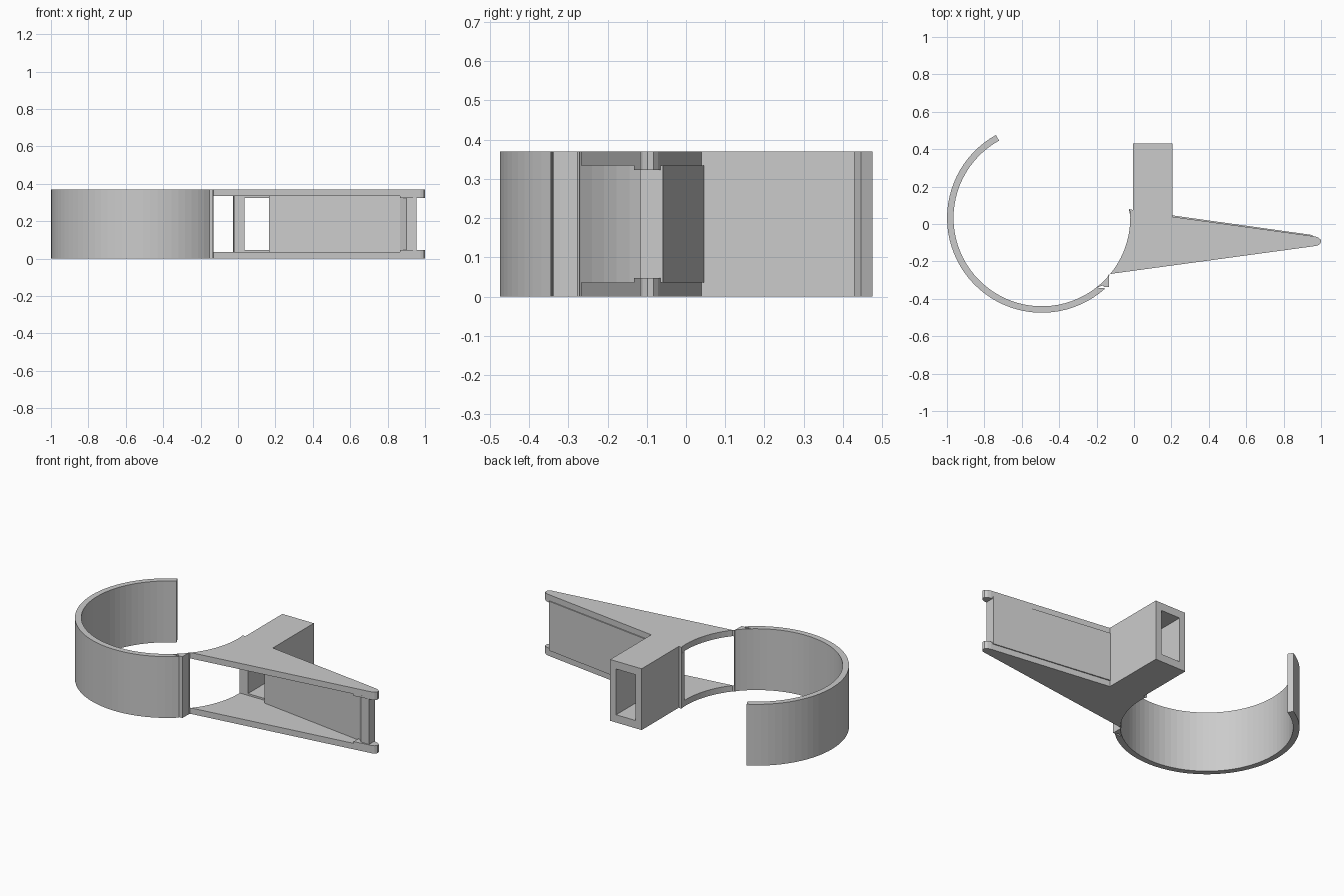
import bpy, bmesh
from math import cos, sin, radians

if "Cube" in bpy.data.objects:
    bpy.data.objects.remove(bpy.data.objects["Cube"])

H = 0.37            # full height
T = 0.036           # plate thickness
LIP = 0.047         # thicker floor depth in socket and at tip
CX, CY, R_IN, R_OUT = -0.4925, 0.0325, 0.4725, 0.507


def arc(r, a0, a1, n, cx=CX, cy=CY):
    return [(cx + r * cos(radians(a0 + (a1 - a0) * i / n)),
             cy + r * sin(radians(a0 + (a1 - a0) * i / n))) for i in range(n + 1)]


def prism(name, pts, z0, z1):
    """Extrude a flat outline from z0 to z1."""
    bm = bmesh.new()
    face = bm.faces.new([bm.verts.new((x, y, z0)) for x, y in pts])
    ext = bmesh.ops.extrude_face_region(bm, geom=[face])
    top = [v for v in ext["geom"] if isinstance(v, bmesh.types.BMVert)]
    bmesh.ops.translate(bm, verts=top, vec=(0, 0, z1 - z0))
    bmesh.ops.recalc_face_normals(bm, faces=bm.faces)
    mesh = bpy.data.meshes.new(name)
    bm.to_mesh(mesh)
    bm.free()
    ob = bpy.data.objects.new(name, mesh)
    bpy.context.collection.objects.link(ob)
    return ob


def pair(name, pts, z0, z1):
    """Bottom piece and its mirror at the top."""
    prism(name + "_bottom", pts, z0, z1)
    prism(name + "_top", pts, H - z1, H - z0)


# Open clip ring, ending in a small stop block
prism("clip_ring", arc(R_OUT, 119, 312, 44) +
      [(-0.2, -0.34), (-0.165, -0.328), (-0.16, -0.338), (-0.135, -0.338), (-0.135, -0.27)] +
      arc(R_IN, 320, 119, 46), 0, H)

# Top and bottom plates: arm, rounded tip and socket outline in one
tip = [(0.975, -0.117), (0.99, -0.111), (1.0, -0.098), (0.998, -0.083), (0.985, -0.072), (0.965, -0.066)]
plate = [(-0.135, -0.268)] + tip + [(0.205, 0.039), (0.205, 0.43), (-0.005, 0.43),
        (-0.005, 0.075), (-0.027, 0.08)] + arc(R_IN, 4, -39, 11)
pair("side_plate", plate, 0, T)

# Thicker lips at the arm tip
pair("tip_lip", [(0.865, -0.132)] + tip + [(0.865, -0.052)], T, LIP)

# Hollow socket: side walls plus floor and roof pads
prism("socket_left_wall", [(-0.021, 0.045), (0.035, 0.045), (0.035, 0.43), (-0.005, 0.43),
      (-0.005, 0.075), (-0.027, 0.08)], T, H - T)
prism("socket_right_wall", [(0.165, 0.015), (0.205, 0.01), (0.205, 0.43), (0.165, 0.43)], T, H - T)
pair("socket_pad", [(0.035, 0.045), (0.165, 0.045), (0.165, 0.43), (0.035, 0.43)], T, LIP)

# Slanted web between the plates, thickened towards the tip
prism("arm_web", [(0.205, 0.01), (0.865, -0.082), (0.9, -0.112), (0.955, -0.116),
      (0.955, -0.059), (0.205, 0.046)], T, H - T)
